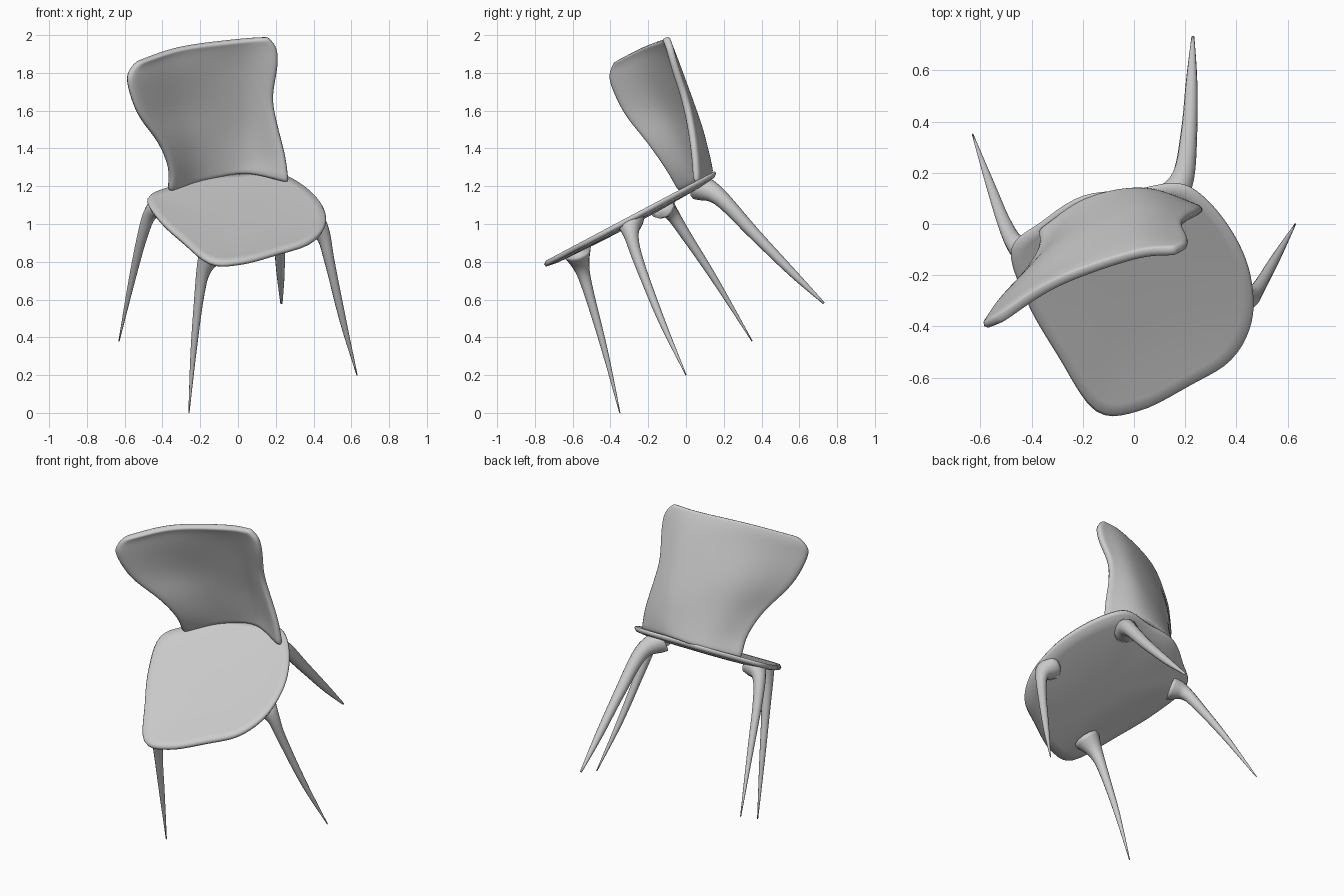
import bpy, bmesh, math
from mathutils import Vector

if "Cube" in bpy.data.objects:
    bpy.data.objects.remove(bpy.data.objects["Cube"])


def plane(y):
    """Height of the tilted seat plane."""
    return 1.195 + 0.53 * y


def spline(pts, n, closed=False):
    """Catmull-Rom through pts, n steps per span."""
    pts = [Vector(p) for p in pts]
    c = len(pts)
    if closed:
        get = lambda i: pts[i % c]
    else:
        ext = [2 * pts[0] - pts[1]] + pts + [2 * pts[-1] - pts[-2]]
        get = lambda i: ext[i + 1]
    out = []
    for i in range(c if closed else c - 1):
        a, b, d, e = get(i - 1), get(i), get(i + 1), get(i + 2)
        for k in range(n):
            t = k / n
            out.append(0.5 * (2 * b + (d - a) * t + (2 * a - 5 * b + 4 * d - e) * t * t
                              + (3 * b - a - 3 * d + e) * t ** 3))
    if not closed:
        out.append(pts[-1])
    return out


def loft(name, rows, closed=False, caps=False):
    """Skin a list of point rows into a smooth mesh object."""
    bm = bmesh.new()
    vs = [[bm.verts.new(p) for p in r] for r in rows]
    m = len(vs[0])
    for a, b in zip(vs, vs[1:]):
        for i in range(m if closed else m - 1):
            j = (i + 1) % m
            bm.faces.new((a[i], a[j], b[j], b[i]))
    if caps:
        bm.faces.new(vs[0])
        bm.faces.new(vs[-1])
    bmesh.ops.recalc_face_normals(bm, faces=bm.faces)
    for f in bm.faces:
        f.smooth = True
    me = bpy.data.meshes.new(name)
    bm.to_mesh(me)
    bm.free()
    ob = bpy.data.objects.new(name, me)
    bpy.context.collection.objects.link(ob)
    return ob


# Seat: rounded outline swept through thin edge rings on the tilted plane
outline = spline([(-0.15, -0.73, 0), (0.02, -0.73, 0), (0.22, -0.63, 0), (0.38, -0.53, 0),
                  (0.46, -0.38, 0), (0.455, -0.2, 0), (0.39, -0.04, 0), (0.28, 0.1, 0),
                  (0.17, 0.16, 0), (0.0, 0.135, 0), (-0.2, 0.11, 0), (-0.36, 0.01, 0),
                  (-0.48, -0.1, 0), (-0.42, -0.3, 0), (-0.3, -0.51, 0)], 5, True)
mid = Vector((0, -0.28, 0))
rings = []
for s, dz in [(0.3, -0.005), (0.9, 0.0), (0.98, 0.004), (1.0, -0.01),
              (0.98, -0.028), (0.85, -0.04), (0.3, -0.05)]:
    ring = [mid + (p - mid) * s for p in outline]
    rings.append([Vector((p.x, p.y, plane(p.y) + dz)) for p in ring])
loft("seat", rings, True, True)

# Backrest: curved shell narrowing to its base, wings reaching forward
rows = [
    [(-0.37, -0.03, 1.17), (-0.18, 0.09, 1.23), (0.04, 0.125, 1.265), (0.27, 0.05, 1.215)],
    [(-0.365, -0.10, 1.29), (-0.19, 0.05, 1.32), (0.05, 0.11, 1.35), (0.25, 0.04, 1.36)],
    [(-0.42, -0.20, 1.43), (-0.23, -0.02, 1.46), (0.03, 0.07, 1.50), (0.21, 0.02, 1.52)],
    [(-0.53, -0.32, 1.58), (-0.29, -0.10, 1.62), (0.01, 0.01, 1.66), (0.185, -0.01, 1.67)],
    [(-0.585, -0.395, 1.74), (-0.32, -0.19, 1.80), (0.00, -0.06, 1.84), (0.21, -0.06, 1.83)],
    [(-0.575, -0.395, 1.81), (-0.32, -0.22, 1.89), (0.00, -0.10, 1.93), (0.205, -0.085, 1.93)],
    [(-0.53, -0.375, 1.86), (-0.30, -0.23, 1.935), (0.00, -0.125, 1.975), (0.16, -0.105, 1.99)],
]
cross = [spline(r, 6) for r in rows]
cols = [spline(c, 3) for c in zip(*cross)]
back = loft("backrest", cols)
sol = back.modifiers.new("thickness", 'SOLIDIFY')
sol.thickness = 0.04
sol.offset = 0
sub = back.modifiers.new("rounding", 'SUBSURF')
sub.levels = sub.render_levels = 1


def leg(name, path):
    """Tapered leg from a pointed foot, flaring into the underside of the seat."""
    pts = spline([p[:3] for p in path], 5)
    rad = [r.x for r in spline([(p[3], 0, 0) for p in path], 5)]
    rows = []
    for i, (p, r) in enumerate(zip(pts, rad)):
        d = (pts[min(i + 1, len(pts) - 1)] - pts[max(i - 1, 0)]).normalized()
        u = d.cross(Vector((1, 0, 0))).normalized()
        w = d.cross(u)
        row = []
        for k in range(12):
            a = math.tau * k / 12
            q = p + (u * math.cos(a) + w * math.sin(a)) * max(r, 0.002)
            q.z = min(q.z, plane(q.y) - 0.015)
            row.append(q)
        rows.append(row)
    loft(name, rows, True, True)


# Four splayed legs
leg("back_left_leg", [(-0.63, 0.35, 0.38, .003), (-0.56, 0.15, 0.71, .018),
                      (-0.505, 0.0, 0.94, .028), (-0.46, -0.08, 1.06, .04),
                      (-0.39, -0.13, 1.10, .075)])
leg("front_left_leg", [(-0.26, -0.35, 0.0, .003), (-0.235, -0.43, 0.33, .016),
                       (-0.205, -0.51, 0.62, .026), (-0.18, -0.55, 0.76, .04),
                       (-0.13, -0.58, 0.86, .08)])
leg("front_right_leg", [(0.63, 0.0, 0.2, .003), (0.555, -0.13, 0.49, .018),
                        (0.485, -0.25, 0.80, .027), (0.45, -0.29, 0.94, .04),
                        (0.39, -0.30, 1.02, .08)])
leg("back_right_leg", [(0.23, 0.73, 0.58, .006), (0.225, 0.56, 0.745, .022),
                       (0.215, 0.36, 0.95, .032), (0.19, 0.18, 1.14, .045),
                       (0.12, 0.07, 1.20, .075)])
